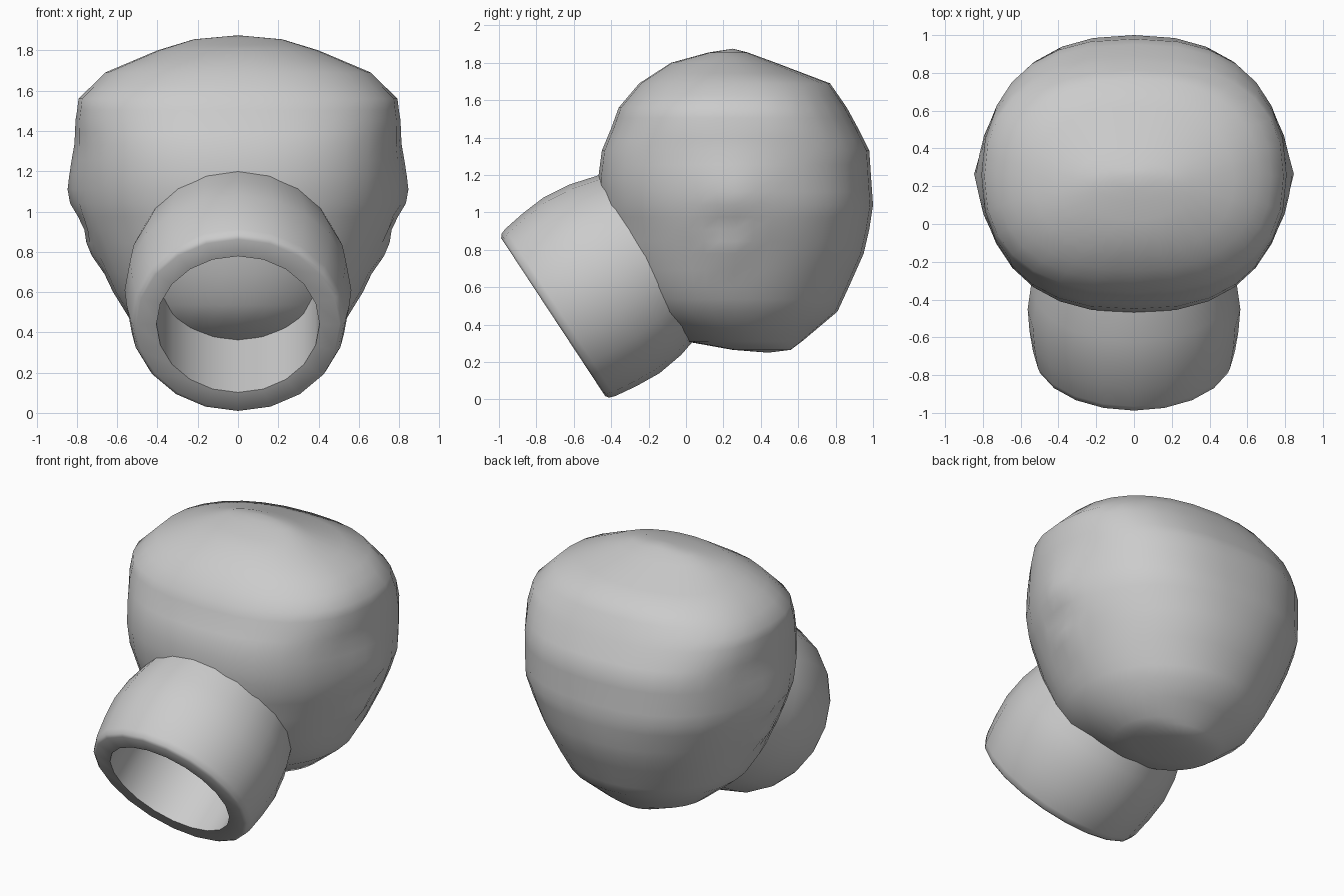
import bpy, bmesh, math
from mathutils import Vector, Matrix

if "Cube" in bpy.data.objects:
    bpy.data.objects.remove(bpy.data.objects["Cube"])

grey = bpy.data.materials.new("light_grey")
grey.diffuse_color = (0.6, 0.6, 0.6, 1)
grey.use_nodes = True
grey.node_tree.nodes["Principled BSDF"].inputs["Base Color"].default_value = grey.diffuse_color


def make_object(name, bm, angle):
    bmesh.ops.recalc_face_normals(bm, faces=bm.faces)
    mesh = bpy.data.meshes.new(name)
    bm.to_mesh(mesh)
    bm.free()
    mesh.materials.append(grey)
    obj = bpy.data.objects.new(name, mesh)
    bpy.context.collection.objects.link(obj)
    bpy.context.view_layer.objects.active = obj
    obj.select_set(True)
    bpy.ops.object.shade_smooth_by_angle(angle=math.radians(angle))
    obj.select_set(False)
    return obj


def loft(bm, rings):
    for a, b in zip(rings, rings[1:]):
        n = len(a)
        for i in range(n):
            bm.faces.new((a[i], a[(i + 1) % n], b[(i + 1) % n], b[i]))


def signed_pow(v, p):
    return math.copysign(abs(v) ** p, v)


# Rounded body: rings of (z, front y, back y, half width, roundness exponent)
SECTIONS = [
    (0.265, 0.25, 0.56, 0.17, 2.0), (0.31, 0.00, 0.62, 0.34, 2.0),
    (0.47, -0.28, 0.81, 0.54, 2.05), (0.60, -0.36, 0.87, 0.62, 2.1),
    (0.78, -0.42, 0.95, 0.70, 2.15), (0.91, -0.44, 0.98, 0.75, 2.2),
    (1.04, -0.46, 1.00, 0.78, 2.35), (1.18, -0.47, 0.99, 0.79, 2.4),
    (1.33, -0.45, 0.98, 0.79, 2.45), (1.45, -0.40, 0.92, 0.80, 2.45),
    (1.56, -0.36, 0.86, 0.79, 2.4), (1.69, -0.25, 0.77, 0.66, 2.3),
    (1.80, -0.08, 0.48, 0.40, 2.1), (1.855, 0.12, 0.33, 0.22, 2.0),
]
SEG = 28
bm = bmesh.new()
rings = []
for z, yf, yb, w, e in SECTIONS:
    mid = (yf + yb) / 2
    ring = []
    for i in range(SEG):
        t = 2 * math.pi * i / SEG
        x = w * signed_pow(math.cos(t), 2 / e)
        y = mid + (yb - yf) / 2 * signed_pow(math.sin(t), 2 / e)
        ring.append(bm.verts.new((x, y, z)))
    rings.append(ring)
loft(bm, rings)
for ring, pole in ((rings[0], (0, 0.44, 0.25)), (rings[-1], (0, 0.25, 1.875))):
    p = bm.verts.new(pole)
    for i in range(SEG):
        bm.faces.new((ring[i], ring[(i + 1) % SEG], p))
bmesh.ops.subdivide_edges(bm, edges=bm.edges[:], cuts=1, use_grid_fill=True)

# Side bulges with a small dimple and ridge: (y, z, radius, push)
BUMPS = [(0.25, 1.12, 0.24, 0.05), (0.21, 0.92, 0.06, -0.035),
         (0.23, 0.81, 0.07, 0.03), (0.27, 1.08, 0.06, 0.015)]
for v in bm.verts:
    if abs(v.co.x) > 0.5:
        push = sum(h * math.exp(-((v.co.y - y) ** 2 + (v.co.z - z) ** 2) / r ** 2)
                   for y, z, r, h in BUMPS)
        v.co.x += math.copysign(push, v.co.x)
make_object("rounded_body", bm, 60)

# Hollow collar: closed wall profile (distance along axis, radius) turned around a tilted axis
PROFILE = [(0.60, 0.405), (0.0, 0.405), (0.0, 0.505), (0.012, 0.523), (0.045, 0.535),
           (0.17, 0.553), (0.31, 0.563), (0.46, 0.545), (0.62, 0.50), (0.60, 0.405)]
axis = Vector((0, 0.835, 0.55)).normalized()
side = Vector((1, 0, 0))
up = side.cross(axis)
centre = Vector((0, -0.71, 0.44))
bm = bmesh.new()
rings = []
for d, r in PROFILE[:-1]:
    rings.append([bm.verts.new(centre + axis * d + r * (side * math.sin(t) + up * math.cos(t)))
                  for t in (2 * math.pi * i / 20 for i in range(20))])
loft(bm, rings + [rings[0]])
make_object("collar_tube", bm, 40)
